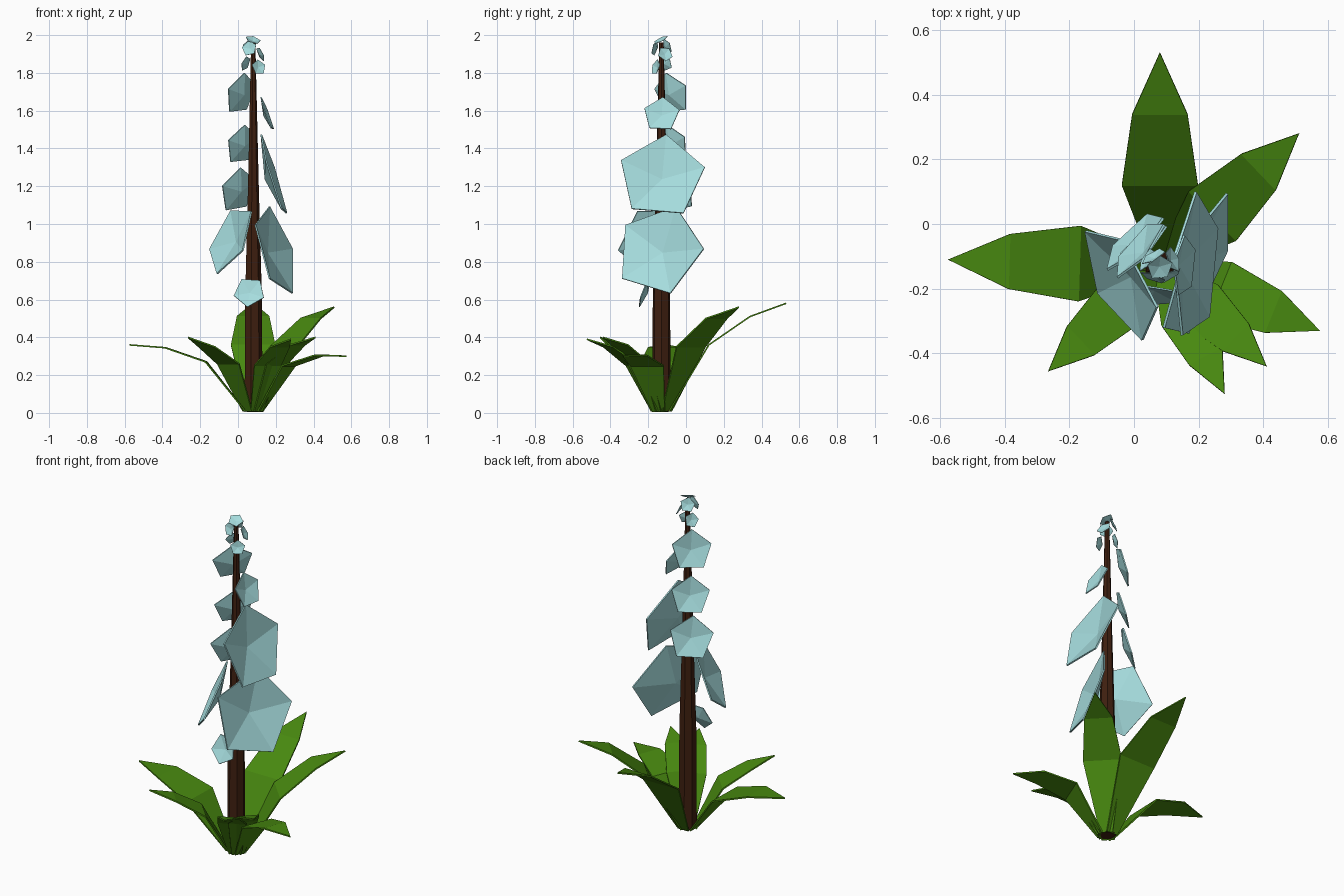
import bpy
from math import radians, sin, cos, pi
from mathutils import Vector

cube = bpy.data.objects.get("Cube")
if cube:
    bpy.data.objects.remove(cube, do_unlink=True)

STEM = Vector((0.08, -0.13, 0))


def material(name, rgb):
    mat = bpy.data.materials.new(name)
    mat.use_nodes = True
    color = (*rgb, 1)
    mat.diffuse_color = color
    bsdf = mat.node_tree.nodes["Principled BSDF"]
    bsdf.inputs["Base Color"].default_value = color
    bsdf.inputs["Roughness"].default_value = 0.9
    return mat


PETAL = material("pale_blue", (0.38, 0.72, 0.73))
LEAF = material("leaf_green", (0.065, 0.25, 0.005))
BARK = material("dark_brown", (0.05, 0.014, 0.005))


def build(name, verts, faces, mat, thickness=0):
    mesh = bpy.data.meshes.new(name)
    mesh.from_pydata([tuple(v) for v in verts], [], faces)
    mesh.materials.append(mat)
    obj = bpy.data.objects.new(name, mesh)
    bpy.context.collection.objects.link(obj)
    if thickness:
        shell = obj.modifiers.new("thickness", "SOLIDIFY")
        shell.thickness = thickness
        shell.offset = 0
    return obj


def stem(sides=7):
    verts, faces = [], []
    rings = [(0.01, 0.05), (0.6, 0.047), (1.2, 0.03), (1.96, 0.012)]
    for z, r in rings:
        for i in range(sides):
            a = 2 * pi * i / sides
            verts.append(STEM + Vector((r * cos(a), r * sin(a), z)))
    for k in range(len(rings) - 1):
        for i in range(sides):
            j = (i + 1) % sides
            a, b = k * sides, (k + 1) * sides
            faces.append((a + i, a + j, b + j, b + i))
    faces.append(tuple(reversed(range(sides))))
    faces.append(tuple(range(len(verts) - sides, len(verts))))
    build("stem", verts, faces, BARK)


def leaf(name, x, y, heights):
    """Flat three-part blade running from the stem foot to its tip at x, y."""
    reach = Vector((x, y, 0)) - STEM
    length = reach.length
    out = reach.normalized()
    side = Vector((-out.y, out.x, 0))
    wide_z, mid_z, tip_z = heights
    rows = [(0.04, 0.035, 0.008), (0.38 * length, 0.178 * length, wide_z),
            (0.71 * length, 0.13 * length, mid_z)]
    verts = []
    for dist, half, z in rows:
        spot = STEM + out * dist + Vector((0, 0, z))
        verts += [spot + side * half, spot - side * half]
    verts.append(Vector((x, y, tip_z)))
    faces = [(0, 1, 3, 2), (2, 3, 5, 4), (4, 5, 6)]
    build(name, verts, faces, LEAF, 0.008)


def blossom(name, center, radius, azimuth, rise, roll):
    """Shallow five-sided bowl that opens along its azimuth and rise."""
    a, e = radians(azimuth), radians(rise)
    normal = Vector((cos(e) * cos(a), cos(e) * sin(a), sin(e)))
    across = Vector((-sin(a), cos(a), 0))
    up = normal.cross(across)
    c = Vector(center)
    verts = [c - normal * radius * 0.2]
    for i in range(5):
        t = radians(roll + 72 * i)
        verts.append(c + (up * cos(t) + across * sin(t)) * radius)
    faces = [(0, 1 + (i + 1) % 5, 1 + i) for i in range(5)]
    build(name, verts, faces, PETAL, min(0.008, radius * 0.06))


stem()

# Leaf rosette
leaf("back_leaf", 0.08, 0.53, (0.36, 0.51, 0.58))
leaf("back_left_leaf", 0.51, 0.28, (0.35, 0.50, 0.56))
leaf("left_leaf", 0.575, -0.33, (0.25, 0.305, 0.30))
leaf("front_left_leaf", 0.41, -0.44, (0.26, 0.36, 0.40))
leaf("front_leaf", 0.28, -0.525, (0.25, 0.35, 0.39))
leaf("front_right_leaf", -0.265, -0.455, (0.26, 0.35, 0.40))
leaf("right_leaf", -0.575, -0.11, (0.27, 0.345, 0.36))

# Large blossoms around the stem
blossom("lowest_blossom", (0.06, -0.22, 0.64), 0.085, 262, 20, 40)
blossom("low_left_blossom", (0.2, -0.14, 0.86), 0.25, -21, 15, 16)
blossom("low_right_blossom", (-0.04, -0.18, 0.92), 0.2, 208, 23, 37)
blossom("mid_left_blossom", (0.19, -0.13, 1.25), 0.235, -4, 17, 5)
blossom("mid_back_blossom", (0.0, -0.05, 1.18), 0.125, 135, 17, 8)
blossom("high_back_blossom", (0.02, -0.07, 1.42), 0.11, 135, 17, 5)
blossom("high_left_blossom", (0.155, -0.13, 1.58), 0.098, -5, 20, 3)
blossom("upper_back_blossom", (0.015, -0.075, 1.69), 0.115, 140, 17, 5)

# Small buds at the top
buds = [((0.11, -0.16, 1.83), 300, 15), ((0.04, -0.11, 1.85), 150, 20),
        ((0.12, -0.11, 1.90), 20, 25), ((0.06, -0.165, 1.93), 250, 15),
        ((0.06, -0.10, 1.94), 120, 20), ((0.08, -0.135, 1.975), 300, 60)]
for n, (spot, azimuth, rise) in enumerate(buds):
    blossom(f"top_bud_{n + 1}", spot, 0.042, azimuth, rise, 20 * n)
